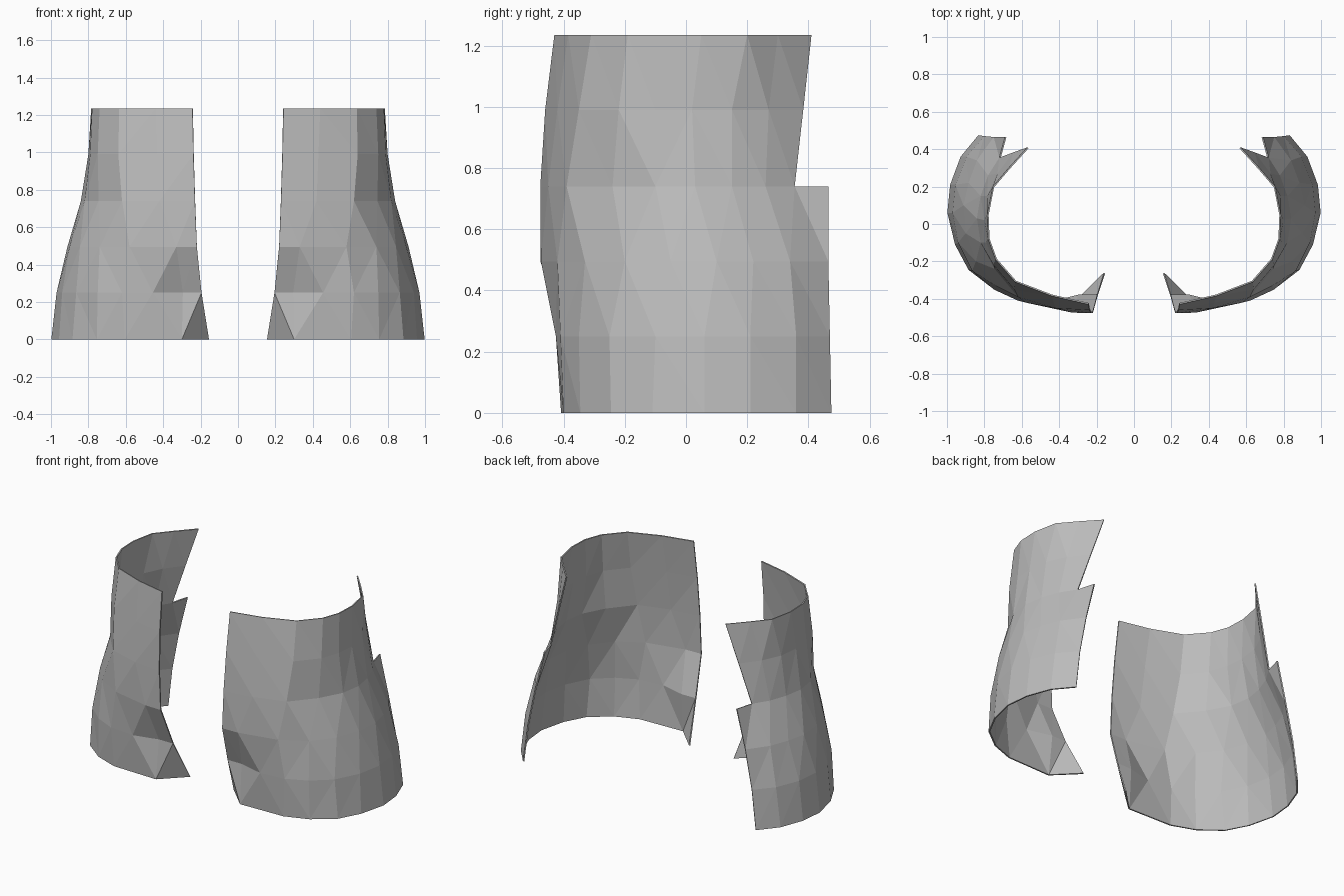
import bpy, bmesh
from mathutils import Vector

if "Cube" in bpy.data.objects:
    bpy.data.objects.remove(bpy.data.objects["Cube"])

grey = bpy.data.materials.new("plain grey")
grey.diffuse_color = (0.5, 0.5, 0.5, 1)
grey.use_nodes = True
grey.node_tree.nodes["Principled BSDF"].inputs["Base Color"].default_value = grey.diffuse_color

# horizontal outlines of one curved panel, from front inner edge round to the back
rows = [
    (0.00, [(.155, -.265), (.30, -.408), (.605, -.40), (.755, -.345), (.885, -.245),
            (.957, -.11), (.998, .06), (.983, .21), (.927, .36), (.832, .475)]),
    (0.25, [(.195, -.385), (.295, -.385), (.455, -.425), (.62, -.41), (.75, -.35),
            (.865, -.25), (.94, -.10), (.97, .06), (.955, .21), (.895, .36), (.80, .47)]),
    (0.495, [(.22, -.476), (.33, -.474), (.58, -.42), (.74, -.33), (.845, -.20),
             (.90, -.05), (.912, .10), (.885, .22), (.84, .34), (.75, .465)]),
    (0.74, [(.23, -.476), (.42, -.45), (.62, -.39), (.745, -.24), (.82, -.10),
            (.84, .03), (.82, .15), (.78, .26), (.72, .355), (.69, .465)]),
    (0.99, [(.238, -.46), (.43, -.42), (.64, -.35), (.75, -.22), (.79, -.10),
            (.80, .02), (.785, .15), (.73, .27), (.645, .383)]),
    (1.235, [(.243, -.43), (.44, -.385), (.635, -.31), (.74, -.19), (.78, -.08),
             (.785, .05), (.755, .20), (.67, .30), (.57, .41)]),
]


def stitch(bm, low, high):
    """Fill between two outlines with triangles, always taking the shorter diagonal."""
    i = j = 0
    while i < len(low) - 1 or j < len(high) - 1:
        up = (low[i + 1].co - high[j].co).length if i < len(low) - 1 else 9
        down = (high[j + 1].co - low[i].co).length if j < len(high) - 1 else 9
        if up <= down:
            bm.faces.new((low[i], low[i + 1], high[j]))
            i += 1
        else:
            bm.faces.new((low[i], high[j + 1], high[j]))
            j += 1


def panel(name, side):
    bm = bmesh.new()
    rings = [[bm.verts.new((side * x, y, z)) for x, y in pts] for z, pts in rows]
    for k in range(len(rings) - 1):
        # the upper part stops one column short at the back, leaving a step
        low = rings[k][:-1] if k == 3 else rings[k]
        stitch(bm, low, rings[k + 1])
    if side < 0:
        bmesh.ops.reverse_faces(bm, faces=bm.faces[:])
    me = bpy.data.meshes.new(name)
    bm.to_mesh(me)
    bm.free()
    me.materials.append(grey)
    ob = bpy.data.objects.new(name, me)
    bpy.context.collection.objects.link(ob)
    # thin sheet thickness, grown inward
    mod = ob.modifiers.new("thickness", 'SOLIDIFY')
    mod.thickness = 0.008
    mod.offset = -1


panel("right_panel", 1)
panel("left_panel", -1)
